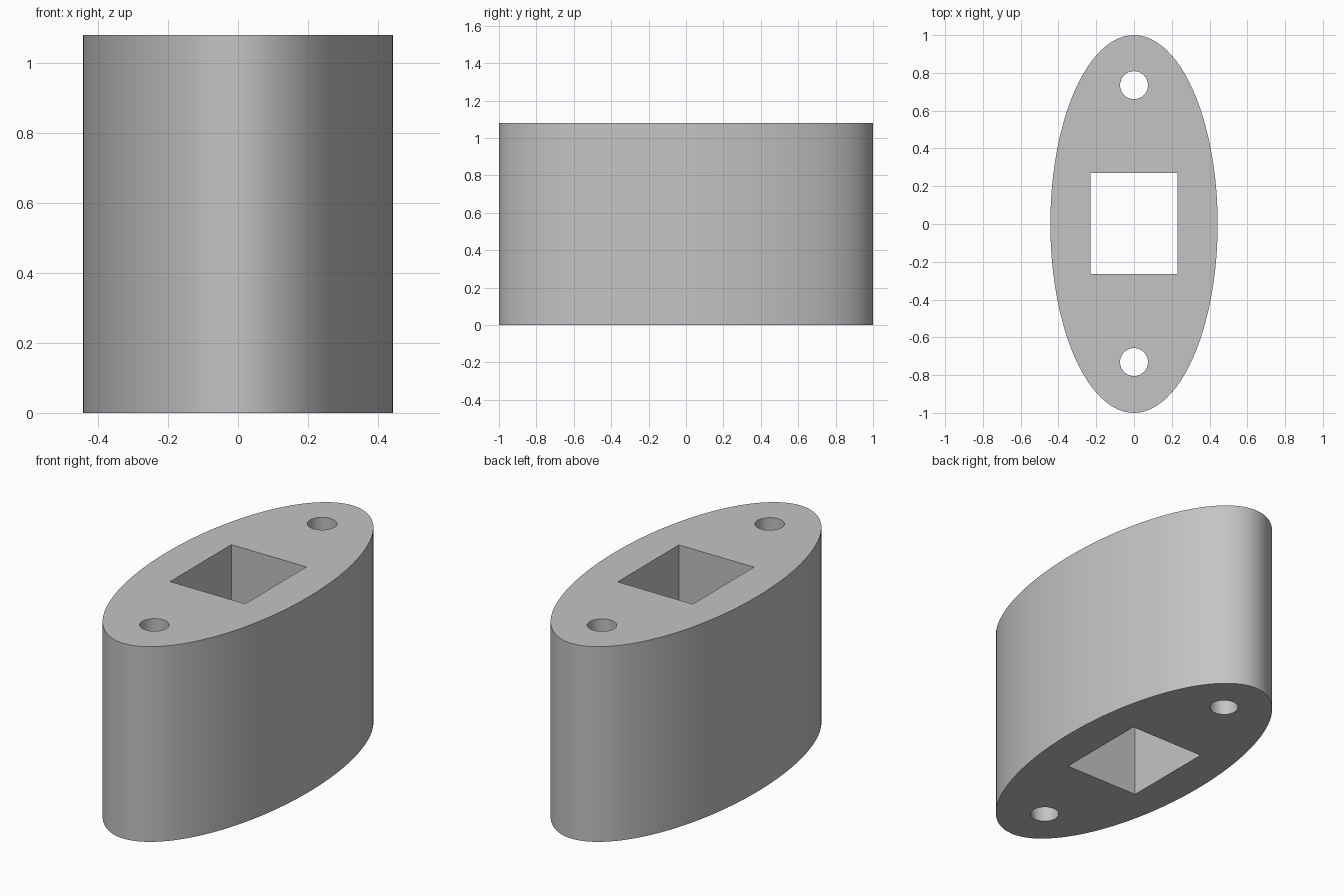
import bpy

HEIGHT = 1.08

default = bpy.data.objects.get("Cube")
if default:
    bpy.data.objects.remove(default, do_unlink=True)

# Single grey material
grey = bpy.data.materials.new("light_grey")
grey.use_nodes = True
colour = (0.55, 0.55, 0.55, 1)
grey.diffuse_color = colour
grey.node_tree.nodes["Principled BSDF"].inputs["Base Color"].default_value = colour


def cylinder(name, sides, rx, ry, y, height):
    """Upright elliptical prism centred on the body's mid height."""
    bpy.ops.mesh.primitive_cylinder_add(vertices=sides, radius=1, depth=1,
                                        location=(0, y, HEIGHT / 2))
    obj = bpy.context.object
    obj.name = name
    obj.scale = (rx, ry, height)
    bpy.ops.object.transform_apply(location=True, rotation=True, scale=True)
    return obj


# Elliptical body
body = cylinder("oval_spacer_body", 96, 0.443, 1.0, 0, HEIGHT)
body.data.materials.append(grey)

# Cutters: two round bolt holes and the rectangular centre opening
cutters = [cylinder("bolt_hole_cutter", 48, 0.074, 0.074, y, HEIGHT * 2)
           for y in (0.735, -0.731)]
bpy.ops.mesh.primitive_cube_add(size=1, location=(0, 0.002, HEIGHT / 2))
opening = bpy.context.object
opening.name = "centre_opening_cutter"
opening.scale = (0.46, 0.535, HEIGHT * 2)
cutters.append(opening)

# Cut every opening right through the body
bpy.ops.object.select_all(action="DESELECT")
body.select_set(True)
bpy.context.view_layer.objects.active = body
for cutter in cutters:
    cutter.hide_render = True
    cut = body.modifiers.new("through_cut", "BOOLEAN")
    cut.operation = "DIFFERENCE"
    cut.solver = "EXACT"
    cut.object = cutter
    bpy.ops.object.modifier_apply(modifier=cut.name)
    bpy.data.objects.remove(cutter, do_unlink=True)

# Smooth walls, crisp rims and corners
bpy.ops.object.shade_smooth_by_angle(angle=0.6)
